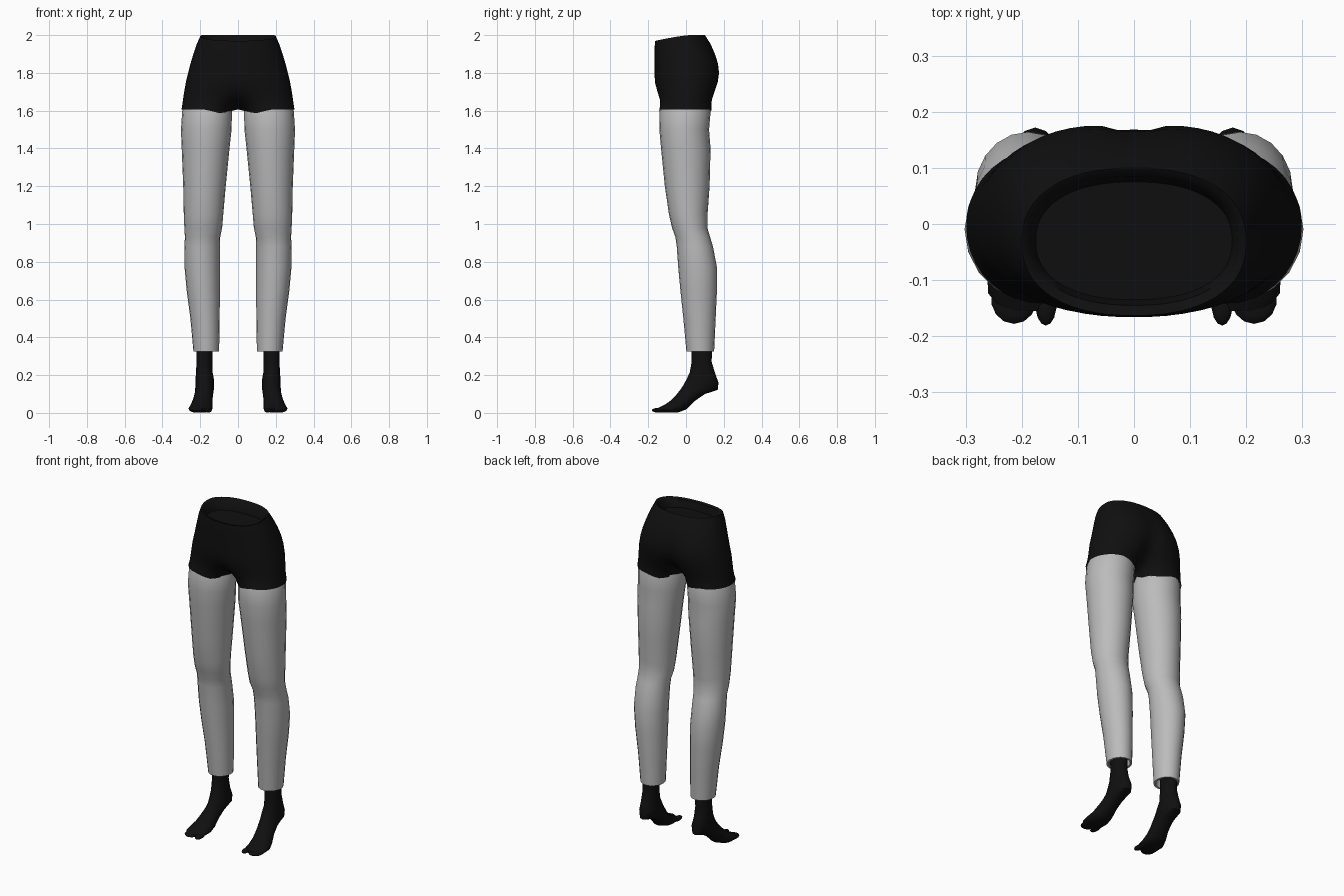
import bpy, bmesh, math
from mathutils import Vector

if "Cube" in bpy.data.objects:
    bpy.data.objects.remove(bpy.data.objects["Cube"])

def material(name, v):
    m = bpy.data.materials.new(name)
    m.diffuse_color = (v, v, v, 1)
    m.use_nodes = True
    m.node_tree.nodes["Principled BSDF"].inputs["Base Color"].default_value = m.diffuse_color
    return m

BLACK = material("black cloth", 0.005)
GREY = material("light grey cloth", 0.5)

def loft(name, rings, mat, cap_start=True, cap_end=True, angle=50):
    """Skin a list of equal-length vertex rings."""
    bm = bmesh.new()
    vr = [[bm.verts.new(p) for p in r] for r in rings]
    n = len(vr[0])
    for a, b in zip(vr, vr[1:]):
        for i in range(n):
            j = (i + 1) % n
            bm.faces.new((a[i], a[j], b[j], b[i]))
    if cap_start:
        bm.faces.new(vr[0][::-1])
    if cap_end:
        bm.faces.new(vr[-1])
    bmesh.ops.recalc_face_normals(bm, faces=bm.faces)
    me = bpy.data.meshes.new(name)
    bm.to_mesh(me)
    bm.free()
    me.materials.append(mat)
    ob = bpy.data.objects.new(name, me)
    bpy.context.collection.objects.link(ob)
    smooth(ob, angle)
    return ob

def smooth(ob, angle=50):
    bpy.ops.object.select_all(action='DESELECT')
    ob.select_set(True)
    bpy.context.view_layer.objects.active = ob
    bpy.ops.object.shade_smooth_by_angle(angle=math.radians(angle))

def oval(x0, x1, front, back, n=20):
    """Ring spanning x0..x1 and the (y, z) points front..back."""
    f, b = Vector((0, *front)), Vector((0, *back))
    c, ax = (f + b) / 2, (f - b) / 2
    c.x = (x0 + x1) / 2
    return [c + ax * math.cos(t) + Vector(((x1 - x0) / 2 * math.sin(t), 0, 0))
            for t in (2 * math.pi * i / n for i in range(n))]

# --- Shorts: oval at the waist, splitting into two leg openings at the hem ---
def hip_ring(z, hw, yf, yb, wf, wb, tilt=0.0, hem=False, n=56):
    ring, cy, ry = [], (yf + yb) / 2, (yb - yf) / 2
    for i in range(n):
        t = 2 * math.pi * i / n
        c, s = math.cos(t), math.sin(t)
        x = hw * c
        oval_y = max(0, 1 - abs(c) ** 2.3) ** (1 / 2.3)
        mid, r = (hw + 0.03) / 2, (hw - 0.03) / 2
        leg_y = math.sqrt(max(0, 1 - ((abs(x) - mid) / r) ** 2))
        w = wb if s > 0 else wf
        y = cy + ry * (oval_y * (1 - w) + leg_y * w) * (1 if s > 0 else -1)
        zz = z - tilt * min(1, max(0, (0.02 - y) / 0.18)) ** 1.3
        if hem:
            zz = z - 0.022 * max(0, 1 - abs(abs(x) - 0.09) / 0.09)
        ring.append((x, y, zz))
    return ring

hips = [
    (1.93, .175, -.135, .075, 0, 0, .01),
    (1.99, .185, -.145, .085, 0, 0, .028),
    (2.00, .200, -.163, .100, 0, 0, .03),
    (1.95, .220, -.166, .132, 0, 0, .01),
    (1.90, .236, -.166, .157, 0, .03),
    (1.85, .251, -.166, .175, 0, .06),
    (1.80, .264, -.166, .182, 0, .08),
    (1.75, .276, -.165, .176, 0, .12),
    (1.70, .285, -.156, .160, .06, .25),
    (1.66, .291, -.147, .145, .25, .5),
    (1.63, .295, -.143, .137, .6, .8),
]
rings = [hip_ring(*h) for h in hips]
rings.append(hip_ring(1.607, .299, -.142, .134, 1, 1, hem=True))
loft("shorts", rings, BLACK, cap_end=False, angle=60)

# --- Trouser leg: z, inner x, outer x, front y, back y ---
LEG = [
    (1.65, .050, .275, -.120, .110),
    (1.60, .032, .295, -.139, .131),
    (1.50, .034, .302, -.141, .122),
    (1.40, .045, .298, -.132, .130),
    (1.20, .065, .290, -.112, .125),
    (1.05, .078, .287, -.090, .114),
    (0.98, .084, .284, -.074, .113),
    (0.93, .094, .281, -.056, .128),
    (0.88, .096, .284, -.049, .143),
    (0.77, .096, .283, -.041, .164),
    (0.65, .096, .272, -.030, .164),
    (0.50, .097, .252, -.014, .157),
    (0.325, .100, .236, .002, .149),
    (0.325, .112, .224, .014, .139),   # turned-in hem
    (0.37, .118, .220, .020, .135),
]

# --- Foot on tiptoe: inner x, outer x, top point (y, z), sole point (y, z) ---
FOOT = [
    (.134, .220, (.028, .38), (.138, .38)),
    (.134, .220, (.030, .27), (.136, .27)),
    (.134, .222, (.020, .215), (.154, .21)),
    (.126, .226, (.004, .18), (.172, .16)),
    (.126, .226, (-.012, .15), (.168, .122)),
    (.130, .228, (-.032, .12), (.100, .100)),
    (.134, .236, (-.052, .095), (.045, .062)),
    (.134, .250, (-.080, .066), (.000, .018)),
    (.134, .262, (-.108, .046), (-.045, .001)),
    (.138, .260, (-.132, .034), (-.115, .001)),
    (.150, .235, (-.155, .022), (-.153, .006)),
]

# --- Toes: name, centre, radii ---
TOES = [("big_toe", (.157, -.142, .014), (.019, .039, .013)),
        ("small_toes", (.214, -.133, .012), (.041, .045, .011))]

for side, sx in (("right", 1), ("left", -1)):
    parts = [
        loft("trouser_leg_" + side,
             [oval(a, b, (f, z), (k, z)) for z, a, b, f, k in LEG], GREY),
        loft("foot_" + side, [oval(*r, n=16) for r in FOOT], BLACK),
    ]
    for name, loc, rad in TOES:
        bpy.ops.mesh.primitive_uv_sphere_add(segments=14, ring_count=8, radius=1)
        toe = bpy.context.object
        toe.name = name + "_" + side
        for v in toe.data.vertices:
            v.co = Vector(loc) + Vector(a * b for a, b in zip(v.co, rad))
        toe.data.materials.append(BLACK)
        smooth(toe)
        parts.append(toe)
    # mirror the second side across the middle
    if sx < 0:
        for ob in parts:
            for v in ob.data.vertices:
                v.co.x *= -1
            ob.data.flip_normals()
